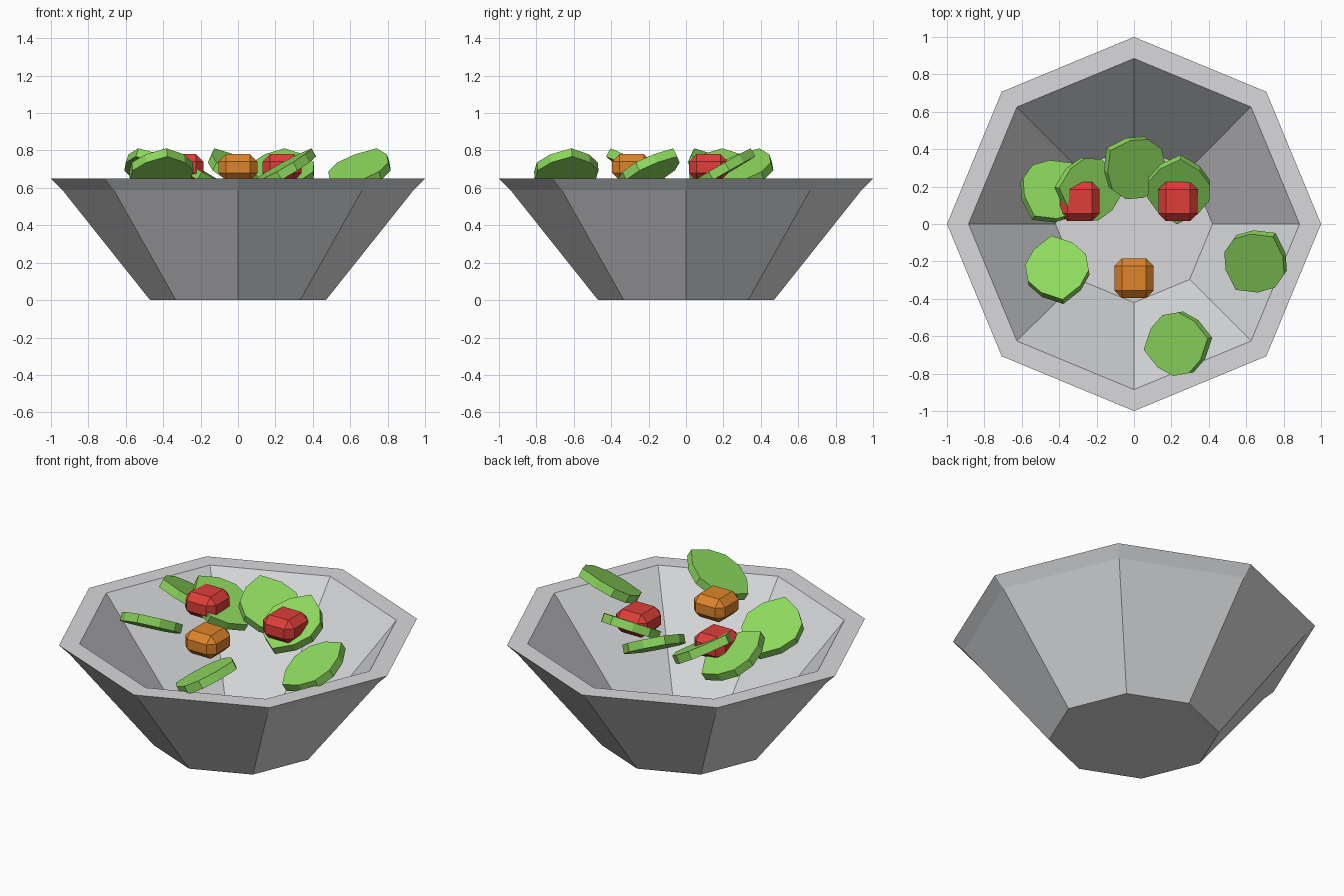
import bpy, bmesh, math
from mathutils import Matrix, Vector

old = bpy.data.objects.get("Cube")
if old:
    bpy.data.objects.remove(old, do_unlink=True)


def material(name, rgb):
    """Flat material from a 0-255 screen colour."""
    lin = [((c / 255 + 0.055) / 1.055) ** 2.4 for c in rgb]
    mat = bpy.data.materials.new(name)
    mat.use_nodes = True
    mat.diffuse_color = (*lin, 1)
    bsdf = mat.node_tree.nodes["Principled BSDF"]
    bsdf.inputs["Base Color"].default_value = (*lin, 1)
    bsdf.inputs["Roughness"].default_value = 0.8
    return mat


GREY = material("light grey", (216, 217, 219))
GREEN = material("leaf green", (142, 217, 94))
RED = material("tomato red", (222, 62, 57))
ORANGE = material("carrot orange", (222, 132, 42))


def finish(name, bm, mat):
    bmesh.ops.recalc_face_normals(bm, faces=bm.faces)
    mesh = bpy.data.meshes.new(name)
    bm.to_mesh(mesh)
    bm.free()
    mesh.materials.append(mat)
    obj = bpy.data.objects.new(name, mesh)
    bpy.context.collection.objects.link(obj)
    return obj


def bowl():
    """Eight-sided bowl from a (radius, height) profile, outside to inside."""
    profile = [(0.47, 0), (0.94, 0.59), (1, 0.65), (0.885, 0.65), (0.42, 0.07)]
    bm = bmesh.new()
    sides = 8
    rings = [[bm.verts.new((r * math.cos(math.tau * i / sides),
                            r * math.sin(math.tau * i / sides), z))
              for i in range(sides)] for r, z in profile]
    for low, high in zip(rings, rings[1:]):
        for i in range(sides):
            j = (i + 1) % sides
            bm.faces.new((low[i], low[j], high[j], high[i]))
    bm.faces.new(rings[0])
    bm.faces.new(rings[-1])
    finish("bowl", bm, GREY)


def leaf(name, x, y, heading):
    """Thick pointed leaf, one tip raised towards the heading."""
    half = [(0.2, 0), (0.135, 0.105), (0.05, 0.165),
            (-0.05, 0.165), (-0.135, 0.105), (-0.2, 0)]
    outline = half + [(px, -py) for px, py in half[-2:0:-1]]
    bm = bmesh.new()
    face = bm.faces.new([bm.verts.new((px, py, -0.025)) for px, py in outline])
    ext = bmesh.ops.extrude_face_region(bm, geom=[face], use_keep_orig=True)
    top = [v for v in ext["geom"] if isinstance(v, bmesh.types.BMVert)]
    bmesh.ops.translate(bm, verts=top, vec=(0, 0, 0.05))
    place = (Matrix.Translation((x, y, 0.69))
             @ Matrix.Rotation(math.radians(heading), 4, "Z")
             @ Matrix.Rotation(math.radians(-30), 4, "Y"))
    bm.transform(place)
    finish(name, bm, GREEN)


def chunk(name, x, y, mat):
    """Flattened cube with chamfered edges."""
    bm = bmesh.new()
    bmesh.ops.create_cube(bm, size=1)
    bmesh.ops.scale(bm, verts=bm.verts, vec=Vector((0.21, 0.21, 0.14)))
    bmesh.ops.bevel(bm, geom=bm.edges[:], offset=0.04, segments=1,
                    affect="EDGES", profile=0.5)
    bmesh.ops.translate(bm, verts=bm.verts, vec=(x, y, 0.71))
    finish(name, bm, mat)


bowl()

# Salad leaves: position and direction of the raised tip
leaves = {
    "left_back_leaf": (0.24, 0.185, 87),
    "back_leaf": (0.005, 0.30, 145),
    "right_inner_leaf": (-0.24, 0.185, 177),
    "right_outer_leaf": (-0.44, 0.175, 235),
    "right_front_leaf": (-0.41, -0.245, -80),
    "front_leaf": (0.235, -0.64, 10),
    "left_leaf": (0.65, -0.2, 55),
}
for name, spot in leaves.items():
    leaf(name, *spot)

# Vegetable chunks
chunk("left_tomato", 0.235, 0.12, RED)
chunk("right_tomato", -0.29, 0.12, RED)
chunk("carrot", 0, -0.29, ORANGE)
